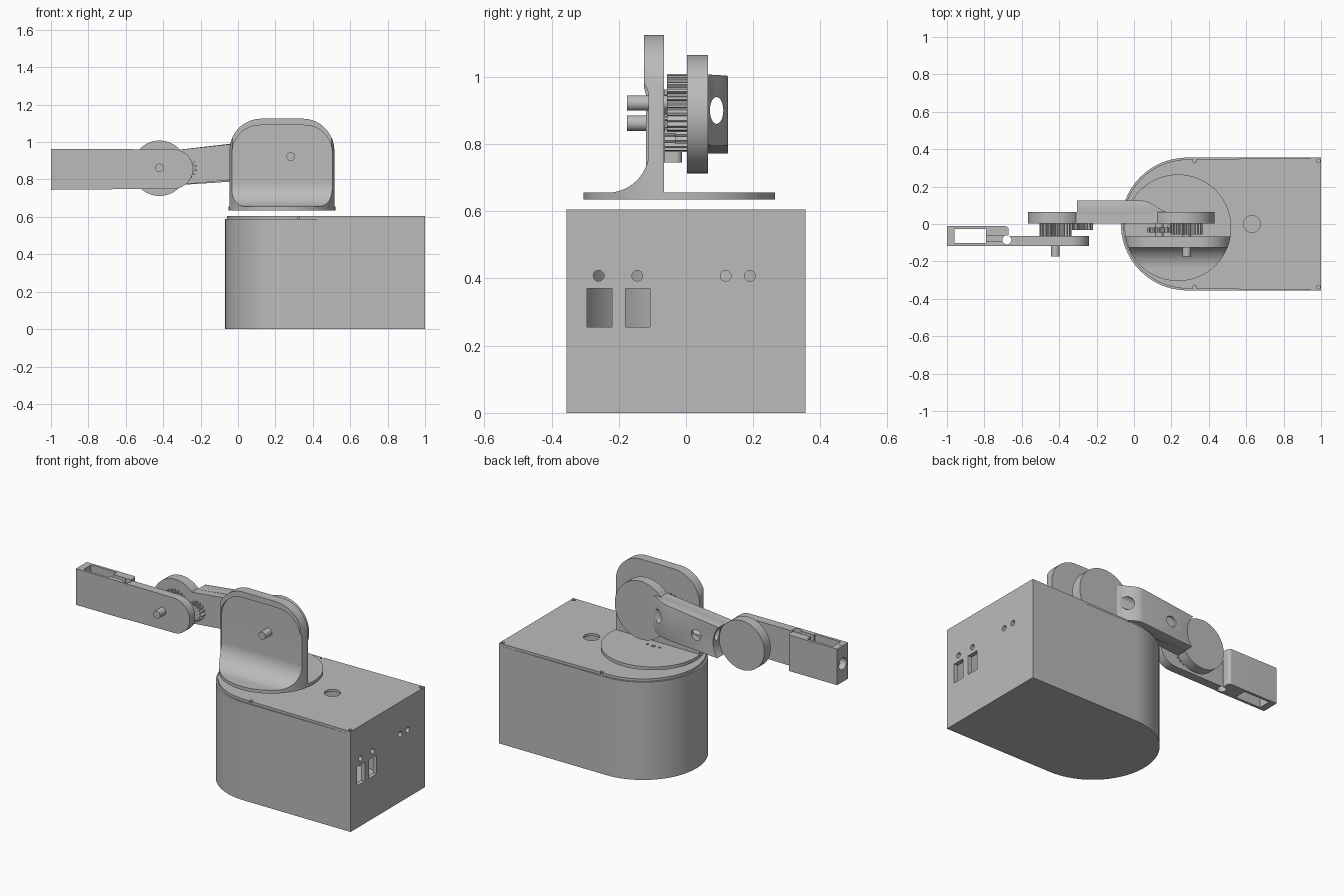
import bpy, bmesh, math
from math import cos, sin, pi

old = bpy.data.objects.get("Cube")
if old:
    bpy.data.objects.remove(old, do_unlink=True)

grey = bpy.data.materials.new("plain_grey")
grey.use_nodes = True
colour = (0.5, 0.5, 0.5, 1)
grey.diffuse_color = colour
grey.node_tree.nodes["Principled BSDF"].inputs["Base Color"].default_value = colour


def prism(name, outline, axis, lo, hi):
    """Extrude a 2D outline along an axis; the other two axes keep their order."""
    def place(p, d):
        return {"x": (d, p[0], p[1]), "y": (p[0], d, p[1]), "z": (p[0], p[1], d)}[axis]
    bm = bmesh.new()
    low = [bm.verts.new(place(p, lo)) for p in outline]
    high = [bm.verts.new(place(p, hi)) for p in outline]
    bm.faces.new(low)
    bm.faces.new(high)
    for i in range(len(low)):
        j = (i + 1) % len(low)
        bm.faces.new((low[i], low[j], high[j], high[i]))
    bmesh.ops.recalc_face_normals(bm, faces=bm.faces)
    mesh = bpy.data.meshes.new(name)
    bm.to_mesh(mesh)
    bm.free()
    mesh.materials.append(grey)
    obj = bpy.data.objects.new(name, mesh)
    bpy.context.collection.objects.link(obj)
    return obj


def arc(cx, cy, r, start, end, n=24):
    return [(cx + r * cos(math.radians(start + (end - start) * i / n)),
             cy + r * sin(math.radians(start + (end - start) * i / n))) for i in range(n + 1)]


def disc(cx, cy, r, n=48):
    return arc(cx, cy, r, 0, 360, n)[:-1]


def rect(x0, x1, y0, y1):
    return [(x0, y0), (x1, y0), (x1, y1), (x0, y1)]


def arch(x0, x1, z0, z1, r):
    return [(x0, z0), (x1, z0)] + arc(x1 - r, z1 - r, r, 0, 90) + arc(x0 + r, z1 - r, r, 90, 180)


def bake(obj):
    """Replace the mesh by its modified result."""
    graph = bpy.context.evaluated_depsgraph_get()
    mesh = bpy.data.meshes.new_from_object(obj.evaluated_get(graph))
    obj.modifiers.clear()
    obj.data = mesh


def combine(obj, operation, *tools):
    for tool in tools:
        mod = obj.modifiers.new("combine", "BOOLEAN")
        mod.operation, mod.object, mod.solver = operation, tool, "EXACT"
        bake(obj)
        bpy.data.objects.remove(tool, do_unlink=True)


def bevel(obj, width):
    mod = obj.modifiers.new("bevel", "BEVEL")
    mod.width, mod.segments, mod.limit_method = width, 3, "ANGLE"
    mod.angle_limit = math.radians(40)
    bake(obj)


def gear(name, cx, cz, r, depth, teeth, y0, y1):
    outline = []
    for i in range(teeth):
        for part, radius in ((0, r - depth), (0.3, r - depth), (0.45, r), (0.75, r)):
            a = 2 * pi * (i + part) / teeth
            outline.append((cx + radius * cos(a), cz + radius * sin(a)))
    return prism(name, outline, "y", y0, y1)


def base_outline(r, x_end, half):
    return [(x_end, -half), (x_end, half)] + arc(0.285, 0, r, 90, 270, 40)


# Hollow base with ports and indicator holes in its flat end
base = prism("base_housing", base_outline(0.355, 1, 0.355), "z", 0, 0.59)
combine(base, "DIFFERENCE",
        prism("cavity", base_outline(0.33, 0.975, 0.33), "z", 0.025, 0.7),
        prism("port", rect(-0.295, -0.22, 0.255, 0.37), "x", 0.9, 1.1),
        prism("port", rect(-0.18, -0.107, 0.255, 0.37), "x", 0.9, 1.1),
        *[prism("hole", disc(y, 0.408, 0.016, 20), "x", 0.9, 1.1)
          for y in (-0.26, -0.145, 0.118, 0.19)])

# Lid with a cable hole and four screw holes
lid = prism("base_lid", base_outline(0.345, 1, 0.355), "z", 0.59, 0.605)
combine(lid, "DIFFERENCE", prism("hole", disc(0.63, 0, 0.045), "z", 0.5, 0.7),
        *[prism("hole", disc(x, y, 0.01, 16), "z", 0.5, 0.7)
          for x in (0.325, 0.985) for y in (-0.337, 0.337)])

# Turntable floating just above the lid
table = prism("turntable", disc(0.235, -0.02, 0.285, 96), "z", 0.635, 0.655)
combine(table, "DIFFERENCE", *[prism("hole", disc(x, -0.012, r, 16), "z", 0.6, 0.7)
                              for x, r in ((0.185, 0.007), (0.225, 0.012), (0.265, 0.007))])

# Shoulder bracket: slab, flared foot and raised rim, trimmed to the turntable's circle
bracket = prism("shoulder_bracket", arch(-0.045, 0.515, 0.64, 1.125, 0.17), "y", -0.11, -0.066)
foot = [(-0.08, 0.64), (-0.08, 0.775)] + arc(-0.235, 0.78, 0.125, 0, -90) + [(-0.235, 0.64)]
rim = prism("rim", arch(-0.045, 0.515, 0.72, 1.125, 0.17), "y", -0.125, -0.1)
combine(rim, "DIFFERENCE", prism("inner", arch(-0.032, 0.505, 0.6, 1.09, 0.15), "y", -0.2, 0))
combine(bracket, "UNION", prism("foot", foot, "x", -0.1, 0.6), rim)
combine(bracket, "INTERSECT", prism("trim", disc(0.235, -0.02, 0.2849, 96), "z", 0.5, 1.3))

# Upper arm: two discs joined by a beam
beam_outline = [(-0.35, 0.768), (0.2, 0.82), (0.2, 1.015), (-0.35, 0.955)]
arm = prism("upper_arm", disc(0.255, 0.89, 0.175, 72), "y", 0.003, 0.065)
combine(arm, "UNION", prism("elbow", disc(-0.42, 0.86, 0.148, 72), "y", 0.003, 0.065),
        prism("beam", beam_outline, "y", 0.003, 0.065))

# Raised cable cover on the back of the beam, with a tunnel and a side hole
slope = [(0.04 + 0.16 * i / 12, 0.0925 + 0.0325 * cos(pi * i / 12)) for i in range(13)]
cover = prism("cable_cover", [(-0.35, 0.05), (-0.35, 0.125)] + slope + [(0.2, 0.05)],
              "z", 0.7, 1.1)
shape = prism("shape", [(-0.35, 0.768), (0.06, 0.795)] + arc(0.12, 0.9, 0.11, -75, 75)
              + [(0.06, 1.003), (-0.35, 0.955)], "y", 0, 0.2)
combine(cover, "INTERSECT", shape)
combine(cover, "DIFFERENCE", prism("seat", disc(-0.42, 0.86, 0.152, 72), "y", 0, 0.2))
bevel(cover, 0.015)
tunnel = [(0.091 + 0.02 * cos(a * pi / 12), 0.9 + 0.04 * sin(a * pi / 12)) for a in range(24)]
combine(cover, "DIFFERENCE", prism("tunnel", tunnel, "x", -0.5, 0.4),
        prism("side_hole", disc(-0.155, 0.875, 0.032), "y", 0.09, 0.2))

# Forearm: thin plate with a round end and a thick gripper block
forearm = prism("forearm", [(-1, 0.745)] + arc(-0.345, 0.856, 0.105, -90, 90, 32)
                + [(-1, 0.963)], "y", -0.118, -0.065)
block = [(-1, -0.118), (-0.67, -0.118), (-0.67, -0.03)] + arc(-0.688, -0.03, 0.018, 0, 90, 8) \
    + [(-1, -0.012)]
combine(forearm, "UNION", prism("block", block, "z", 0.7455, 0.9625))
combine(forearm, "DIFFERENCE",
        prism("slot", rect(-0.96, -0.79, -0.102, -0.028), "z", 0.6, 1.1),
        prism("groove", rect(-0.8, -0.7, -0.09, -0.062), "z", 0.9, 1.1),
        prism("pin_hole", disc(-0.68, -0.085, 0.024), "z", 0.6, 1.1),
        prism("tip_hole", disc(-0.065, 0.855, 0.036), "x", -1.1, -0.9))

# Gears and shafts at the shoulder and the elbow
gear("shoulder_gear", 0.28, 0.922, 0.086, 0.014, 22, -0.056, 0.003)
gear("shoulder_pinion", 0.135, 0.922, 0.062, 0.014, 14, -0.046, -0.02)
gear("elbow_gear", -0.42, 0.862, 0.086, 0.014, 22, -0.064, 0.003)
gear("elbow_pinion", -0.275, 0.858, 0.056, 0.014, 14, -0.032, 0.003)
prism("shoulder_shaft", disc(0.282, 0.922, 0.023, 32), "y", -0.175, -0.05)
prism("elbow_shaft", disc(-0.42, 0.862, 0.023, 32), "y", -0.175, -0.05)
prism("pinion_shaft", disc(0.135, 0.922, 0.023, 32), "y", -0.067, 0.01)

# Smooth the curved walls and keep the edges sharp
for obj in bpy.context.scene.objects:
    if obj.type == "MESH" and "gear" not in obj.name and "pinion" not in obj.name:
        bpy.ops.object.select_all(action="DESELECT")
        obj.select_set(True)
        bpy.context.view_layer.objects.active = obj
        bpy.ops.object.shade_smooth_by_angle(angle=math.radians(30))
